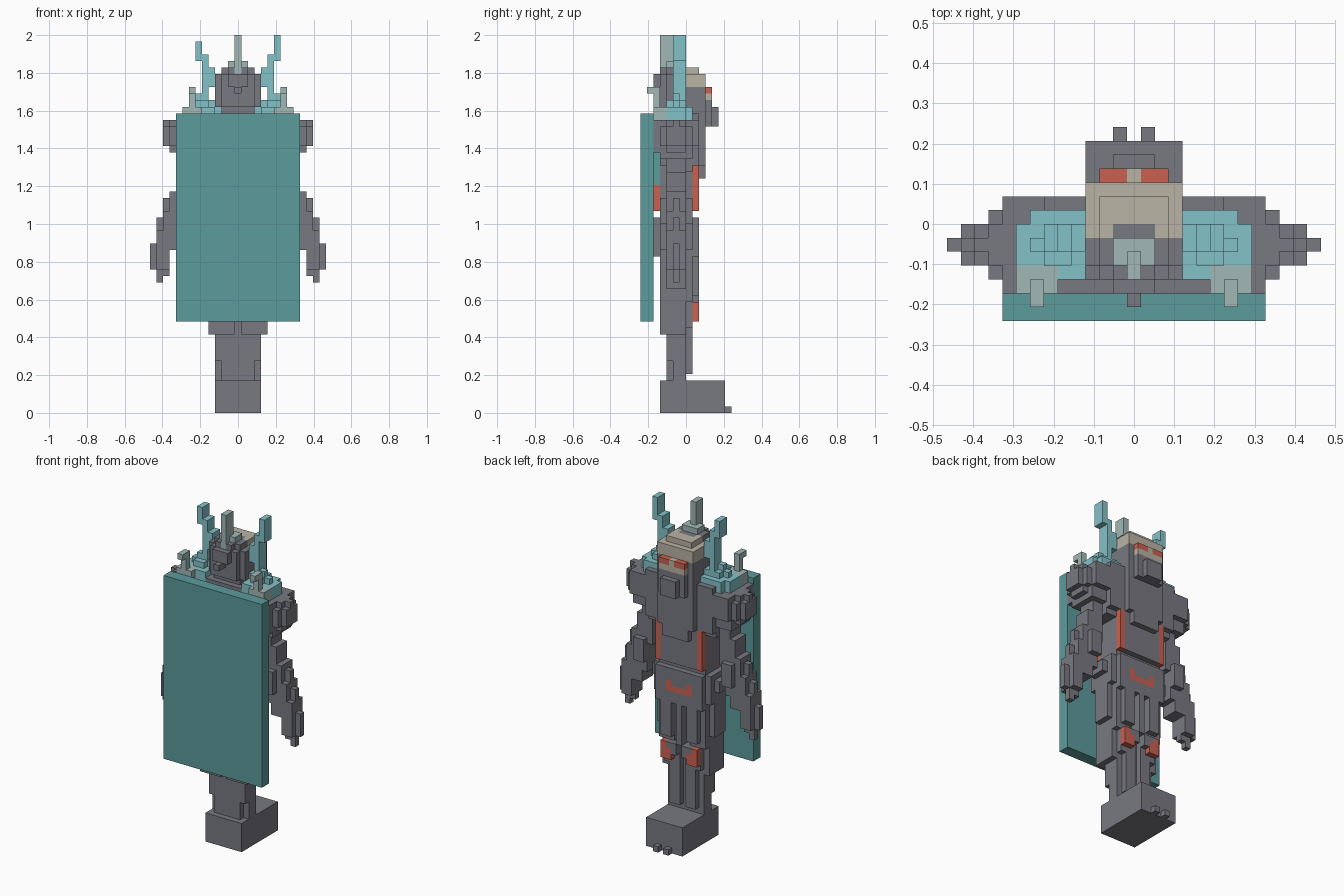
import bpy, bmesh, math
from mathutils import Vector

if "Cube" in bpy.data.objects:
    bpy.data.objects.remove(bpy.data.objects["Cube"])

U = 2 / 58  # size of one cube of the grid

# Flat colours
def lin(c):
    c /= 255
    return c / 12.92 if c < 0.04045 else ((c + 0.055) / 1.055) ** 2.4

def material(name, r, g, b):
    m = bpy.data.materials.new(name)
    m.diffuse_color = (lin(r), lin(g), lin(b), 1)
    m.use_nodes = True
    m.node_tree.nodes["Principled BSDF"].inputs["Base Color"].default_value = m.diffuse_color
    return m

MATS = [material("dark_grey", 120, 121, 129), material("deep_teal", 92, 155, 156),
        material("light_teal", 132, 194, 200), material("pale_grey", 161, 185, 182),
        material("tan", 186, 180, 165), material("red", 202, 97, 81)]
GREY, DEEP, TEAL, PALE, TAN, RED = range(6)

cells = {}  # (x, y, z) -> (part name, colour)

def box(part, x0, x1, y0, y1, z0, z1, col=GREY, mirror=True):
    """Fill cubes: x inclusive centres, y and z as half-open ranges."""
    for x in range(x0, x1 + 1):
        for y in range(y0, y1):
            for z in range(z0, z1):
                cells[x, y, z] = (part, col)
                if mirror:
                    cells[-x, y, z] = (part, col)

# Pedestal with two toes
box("pedestal", -3, 3, -4, 6, 0, 5)
box("toes", 1, 1, 6, 7, 0, 1)

# Lower legs
box("lower_legs", 0, 2, -3, 0, 5, 17)
box("lower_legs", 1, 2, -3, 1, 6, 14)
box("lower_legs", 3, 3, -2, 0, 5, 8)
box("lower_legs", 3, 3, -3, 0, 8, 13)
box("lower_legs", 1, 4, -4, 0, 12, 17)
box("lower_legs", 1, 3, -4, 1, 13, 17)

# Knees with red guards around grey caps
box("knees", 1, 3, 0, 1, 14, 17)
box("knees", 2, 3, 1, 2, 14, 17, RED)
box("knees", 1, 1, 1, 2, 15, 17)
box("knees", 2, 2, 1, 2, 16, 17)

# Thighs and hips, with a strip hanging between the legs
box("thighs", 0, 1, -3, 0, 16, 24)
box("centre_strip", 0, 0, 0, 2, 17, 24)
box("thighs", 2, 4, -4, 1, 17, 25)
box("thighs", 1, 1, -4, 0, 17, 25)
box("thighs", 2, 3, -4, 2, 18, 25)
box("thighs", 5, 5, -3, 0, 19, 27)
box("hips", 0, 4, -4, 2, 24, 30)
box("hips", 0, 3, -5, -4, 24, 30)
box("hips", 5, 5, -4, 1, 25, 30)
box("hips", 6, 6, -3, 0, 27, 29)
box("belt_mark", 0, 1, 1, 2, 26, 27, RED)
box("belt_mark", 2, 2, 1, 2, 26, 28, RED)

# Waist, belly and red belly strips
box("waist", 0, 4, -4, 1, 30, 31)
box("belly", 0, 4, -4, 2, 31, 38)
box("belly", 0, 3, -5, -4, 31, 38)
box("belly_strips", 4, 4, 1, 2, 31, 38, RED)
box("belly_strips", 4, 4, -5, -4, 31, 35, RED)
box("belly_strips", 4, 4, -4, -3, 31, 33, RED)

# Chest and panel mount
box("chest", 0, 6, -4, 2, 38, 46)
box("chest", 5, 6, -3, 1, 37, 38)
box("chest", 0, 3, 2, 3, 38, 45)
box("chest", 0, 2, 2, 3, 36, 38)
box("chest", 0, 9, -5, -4, 40, 45)
box("panel_mount", 0, 4, -5, -4, 35, 40, DEEP)

# Shoulders
box("shoulders", 7, 9, -4, 1, 39, 45)
box("shoulders", 7, 9, -4, 2, 41, 45)
box("shoulders", 10, 10, -4, 1, 41, 44)
box("shoulders", 10, 10, -3, 0, 40, 45)
box("shoulders", 11, 11, -3, 0, 41, 44)
box("shoulders", 11, 11, -2, -1, 41, 45)

# Upper arms, forearms and hands
box("upper_arms", 7, 8, -3, 0, 32, 40)
box("upper_arms", 9, 9, -3, 0, 30, 37)
box("forearms", 8, 10, -3, 0, 27, 34)
box("forearms", 8, 9, -4, 1, 29, 33)
box("forearms", 9, 11, -3, 0, 25, 31)
box("forearms", 11, 11, -2, -1, 31, 33)
box("hands", 11, 12, -3, 0, 22, 28)
box("hands", 12, 12, -2, -1, 28, 30)
box("hands", 13, 13, -2, -1, 22, 26)
box("hands", 11, 11, -2, -1, 21, 22)
box("hands", 12, 12, -2, -1, 20, 22)

# Teal growth on the shoulders
box("shoulder_growth", 4, 7, -4, 1, 45, 47, TEAL)
box("shoulder_growth", 8, 8, -3, 0, 45, 47, TEAL)
box("shoulder_growth", 3, 3, -2, 0, 46, 47, TEAL)
box("shoulder_growth", 5, 6, -3, 0, 47, 48, TEAL)
box("shoulder_growth", 7, 7, -2, -1, 47, 48, TEAL)
box("shoulder_growth", 5, 5, -2, 0, 48, 49, TEAL)
box("shoulder_growth", 6, 6, -2, -1, 48, 49, TEAL)

# Pale hooked spikes behind the panel top
box("shoulder_spikes", 6, 8, -5, -3, 45, 47, PALE)
box("shoulder_spikes", 7, 7, -5, -4, 47, 50, PALE)
box("shoulder_spikes", 7, 7, -6, -5, 49, 50, PALE)

# Head: grey mask, tan crown and red visor
box("neck", 0, 2, -3, 2, 45, 47)
box("head", 0, 3, -3, 3, 47, 52)
box("head", 0, 2, -3, 0, 52, 53)
box("mask", 0, 2, -4, -3, 47, 52)
box("mask", 0, 1, -4, -3, 52, 53)
box("mask", 0, 1, -5, -4, 50, 52)
box("mask", 0, 0, -6, -4, 49, 50)
box("crown", 0, 3, 0, 3, 50, 52, TAN)
box("crown", 3, 3, -1, 0, 51, 52, TAN)
box("crown", 0, 2, 0, 2, 52, 53, TAN)
box("crown", 2, 2, -1, 0, 52, 53, TAN)
box("jaw", 0, 3, 0, 3, 44, 48)
box("jaw", 0, 2, 3, 4, 44, 48)
box("jaw", 0, 1, 4, 5, 44, 47)
box("visor", 0, 2, 3, 4, 48, 50, TAN)
box("visor", 1, 2, 3, 4, 49, 50, RED)

# Central crest and tall side horns
box("crest", 1, 1, -3, -1, 53, 54, PALE)
box("crest", 0, 0, -4, -1, 53, 54, PALE)
box("crest", 0, 0, -4, -3, 52, 53, PALE)
box("crest", 0, 0, -4, -2, 53, 58, PALE)
box("horns", 4, 5, -2, 0, 47, 48, TEAL)
box("horns", 4, 4, -2, 0, 50, 53, TEAL)
box("horns", 5, 5, -2, 0, 48, 55, TEAL)
box("horns", 6, 6, -2, 0, 54, 57, TEAL)
box("horns", 6, 6, -2, 0, 57, 58, TEAL, False)

# Large flat panel
box("panel", 0, 9, -7, -5, 14, 46, DEEP)

# Build only the exposed cube faces, then merge the flat areas of each part
DIRS = [Vector(d) for d in ((1, 0, 0), (-1, 0, 0), (0, 1, 0), (0, -1, 0), (0, 0, 1), (0, 0, -1))]

def build(part):
    bm = bmesh.new()
    for (x, y, z), (name, col) in cells.items():
        if name != part:
            continue
        centre = Vector((x, y + 0.5, z + 0.5))
        for d in DIRS:
            if (x + int(d.x), y + int(d.y), z + int(d.z)) in cells:
                continue
            a = Vector((d.y, d.z, d.x)) * 0.5
            b = d.cross(a)
            mid = centre + d * 0.5
            ring = [mid + a + b, mid - a + b, mid - a - b, mid + a - b]
            face = bm.faces.new([bm.verts.new(p * U) for p in ring])
            face.material_index = col
    bmesh.ops.remove_doubles(bm, verts=bm.verts, dist=U * 0.01)
    bmesh.ops.dissolve_limit(bm, angle_limit=math.radians(1), verts=bm.verts,
                             edges=bm.edges, delimit={'MATERIAL'})
    mesh = bpy.data.meshes.new(part)
    bm.to_mesh(mesh)
    bm.free()
    for m in MATS:
        mesh.materials.append(m)
    bpy.context.collection.objects.link(bpy.data.objects.new(part, mesh))

for part in dict.fromkeys(name for name, _ in cells.values()):
    build(part)
